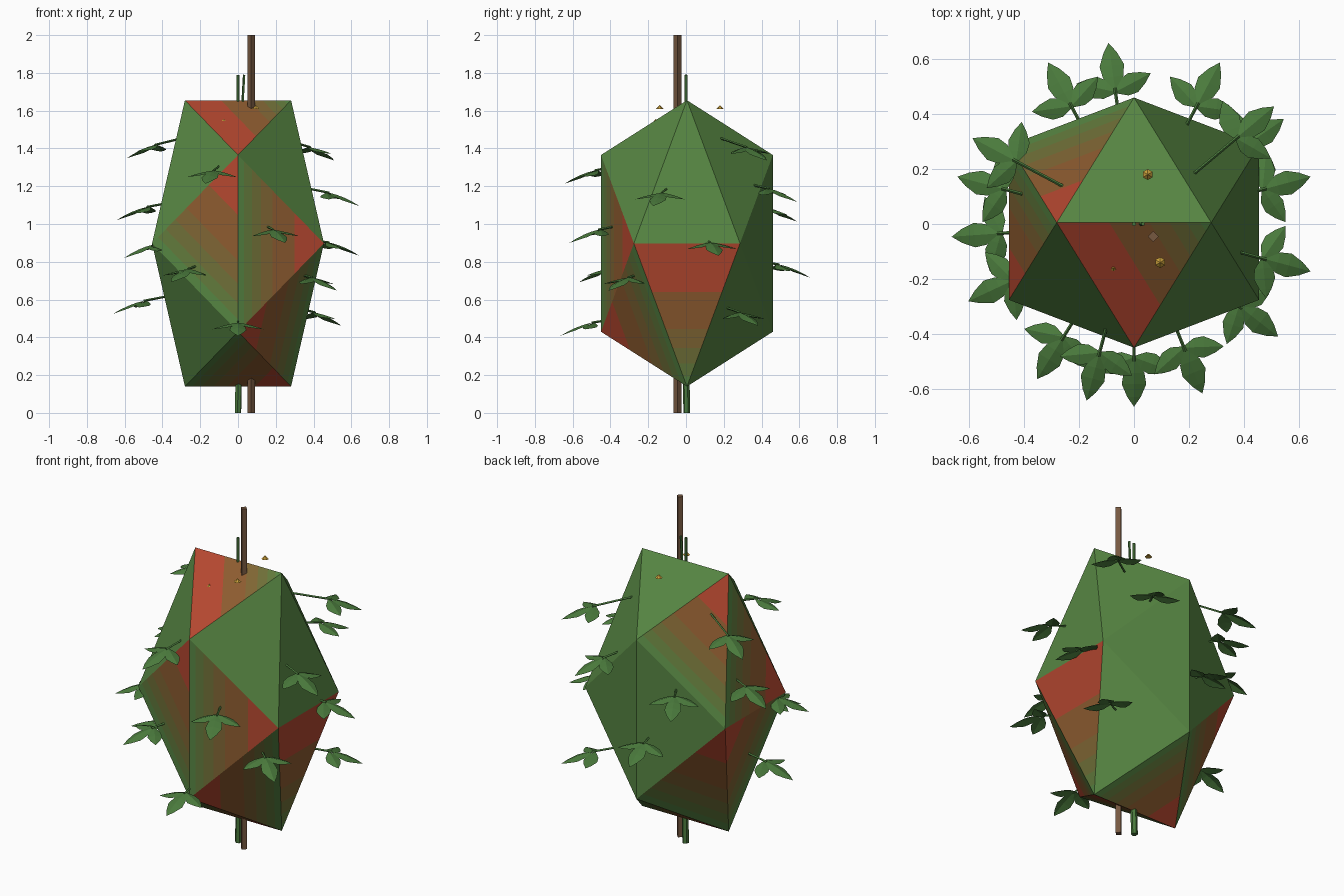
import bpy, bmesh, math
from mathutils import Vector, Matrix
from mathutils.bvhtree import BVHTree

cube = bpy.data.objects.get("Cube")
if cube:
    bpy.data.objects.remove(cube)


def material(name, r, g, b):
    # Colour given as display values, stored as linear
    lin = [((c / 255 + 0.055) / 1.055) ** 2.4 for c in (r, g, b)] + [1]
    m = bpy.data.materials.new(name)
    m.use_nodes = True
    m.diffuse_color = lin
    m.node_tree.nodes["Principled BSDF"].inputs["Base Color"].default_value = lin
    return m


red = material("red", 182, 72, 48)
brown = material("ochre brown", 142, 92, 48)
tawny = material("tawny", 128, 102, 52)
olive = material("olive", 112, 112, 56)
moss = material("moss", 98, 122, 60)
green = material("pod green", 86, 133, 66)
leaf_green = material("leaf green", 74, 122, 60)
bark = material("bark", 118, 88, 64)
yellow = material("flower yellow", 205, 162, 60)


def make_object(name, bm, mats):
    me = bpy.data.meshes.new(name)
    bm.to_mesh(me)
    bm.free()
    for m in mats:
        me.materials.append(m)
    ob = bpy.data.objects.new(name, me)
    bpy.context.collection.objects.link(ob)
    return ob


def rod(bm, start, end, radius, sides=4, tip=None):
    # Prism or cone between two points
    start, end = Vector(start), Vector(end)
    axis = end - start
    rot = axis.to_track_quat('Z', 'Y').to_matrix().to_4x4()
    bmesh.ops.create_cone(bm, cap_ends=True, segments=sides, radius1=radius,
                          radius2=radius if tip is None else tip, depth=axis.length,
                          matrix=Matrix.Translation((start + end) / 2) @ rot)


# Pod: a tall icosahedron made of three crossed golden rectangles
SHORT, LONG, CENTRE = 0.281, 0.455, Vector((0, 0.005, 0.8975))
TALL = 1.665
points = {}
for s, a in (('+', 1), ('-', -1)):
    for t, b in (('+', 1), ('-', -1)):
        points['A' + s + t] = CENTRE + Vector((a * SHORT, 0, b * LONG * TALL))
        points['B' + s + t] = CENTRE + Vector((0, a * LONG, b * SHORT * TALL))
        points['C' + s + t] = CENTRE + Vector((a * LONG, b * SHORT, 0))

hull = bmesh.new()
for p in points.values():
    hull.verts.new(p)
bmesh.ops.convex_hull(hull, input=hull.verts)
hull.normal_update()
surface = BVHTree.FromBMesh(hull)

# Banded faces: first corner is the apex, the flag tells if the apex is red
BANDED = [("A++ A-+ B-+", False), ("A-+ B++ C-+", True), ("C-- A-+ C-+", True),
          ("B-+ B-- C--", True), ("C+- B-+ B--", True), ("A+- C+- C++", False),
          ("A-- B+- A+-", True), ("C-+ B+- A--", True), ("B-- C+- A+-", True),
          ("A+- A-- B--", True), ("C-+ C-- A--", True)]
rules = {frozenset(k.split()): (k.split()[0], flag) for k, flag in BANDED}
STOPS = [0, 0.34, 0.6, 0.73, 0.84, 0.93, 1]


def name_of(co):
    return min(points, key=lambda k: (points[k] - co).length)


pod = bmesh.new()


def add_face(corners, mat):
    n = (corners[1] - corners[0]).cross(corners[2] - corners[0])
    if n.dot(corners[0] - CENTRE) < 0:
        corners = corners[::-1]
    pod.faces.new([pod.verts.new(c) for c in corners]).material_index = mat


for f in hull.faces:
    names = [name_of(v.co) for v in f.verts]
    rule = rules.get(frozenset(names))
    if not rule:
        add_face([points[n] for n in names], 5)
        continue
    apex_name, apex_red = rule
    apex = points[apex_name]
    q, r = [points[n] for n in names if n != apex_name]
    for i in range(6):
        lo, hi = STOPS[i], STOPS[i + 1]
        if not apex_red:
            lo, hi = 1 - hi, 1 - lo
        strip = [apex.lerp(q, hi), apex.lerp(r, hi)]
        strip += [apex.lerp(r, lo), apex.lerp(q, lo)] if lo > 1e-6 else [apex]
        add_face(strip, i)
make_object("pod", pod, [red, brown, tawny, olive, moss, green])

# Support stick running through the pod
bm = bmesh.new()
rod(bm, (0.07, -0.045, 0), (0.07, -0.045, 2), 0.02)
make_object("support_stick", bm, [bark])

# Green stalks above and below
bm = bmesh.new()
rod(bm, (0, 0, 1.6), (0, 0, 1.79), 0.008, 5)
rod(bm, (0.022, 0, 1.6), (0.033, 0, 1.79), 0.007, 5)
rod(bm, (0.005, 0, 0.25), (0, 0.004, 0), 0.018, 6)
make_object("stalks", bm, [leaf_green])

# Little flowers on top
bm = bmesh.new()
for x, y, z, r in ((0.05, 0.18, 1.61, 0.02), (0.095, -0.14, 1.61, 0.02),
                   (-0.075, -0.16, 1.545, 0.012)):
    rod(bm, (x, y, z), (x, y, z + r), r, 6, 0)
make_object("flowers", bm, [yellow])


def leaf(bm, origin, heading, length, droop):
    # Folded blade: midrib with an outline on either side, curving downward
    out = Vector((math.cos(heading), math.sin(heading), 0))
    side = Vector((-out.y, out.x, 0))
    rows = []
    for t, w in ((0, 0.04), (0.25, 0.23), (0.5, 0.27), (0.78, 0.15), (1, 0)):
        mid = origin + out * length * t - Vector((0, 0, droop * t * (0.5 + 0.5 * t)))
        fold = Vector((0, 0, w * length * 0.3))
        rows.append([bm.verts.new(mid + side * w * length * s - fold * abs(s))
                     for s in ((1, 0, -1) if w else (0,))])
    for a, b in zip(rows, rows[1:]):
        for k in (0, 1):
            if len(b) == 1:
                bm.faces.new((a[k], a[k + 1], b[0]))
            else:
                bm.faces.new((a[k], a[k + 1], b[k + 1], b[k]))


# Sprigs of three leaves around the pod: (heading in degrees, height)
SPRIGS = [(40, 1.46), (152, 1.47), (255, 1.31), (62, 1.21), (118, 1.1), (345, 1.19),
          (165, 1.11), (292, 0.99), (15, 0.91), (205, 0.89), (238, 0.78), (322, 0.73),
          (98, 0.8), (184, 0.62), (270, 0.49), (35, 0.56)]
for i, (deg, z) in enumerate(SPRIGS):
    h = math.radians(deg)
    out = Vector((math.cos(h), math.sin(h), 0))
    hit = surface.ray_cast(Vector((0, 0, z)) + out * 2, -out)[0]
    reach = math.hypot(hit.x, hit.y)
    joint = out * 0.5 + Vector((0, 0, z - (0.5 - reach) * 0.25))
    bm = bmesh.new()
    rod(bm, hit - out * 0.03, joint, 0.006, 4)
    leaf(bm, joint, h, 0.165, 0.07)
    for s in (1, -1):
        leaf(bm, joint - out * 0.015, h + s * 1.22, 0.145, 0.035)
    make_object("leaf_sprig_%02d" % (i + 1), bm, [leaf_green])
